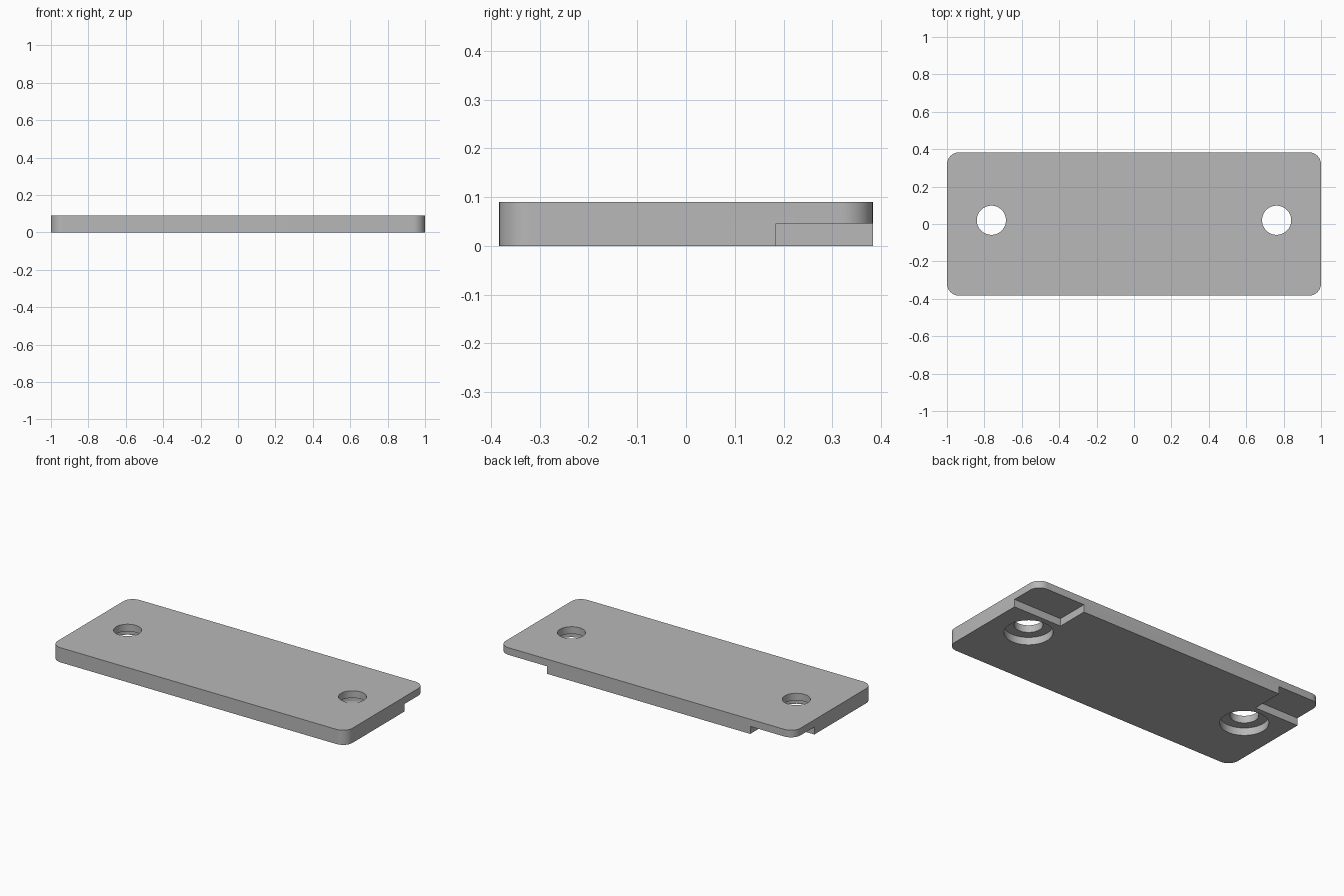
import bpy
import bmesh
from mathutils import Matrix, Vector

if "Cube" in bpy.data.objects:
    bpy.data.objects.remove(bpy.data.objects["Cube"], do_unlink=True)

LENGTH, DEPTH, HEIGHT = 2.0, 0.766, 0.09
CORNER = 0.065
STEP = 0.046          # height of the notches and counterbores
HOLE_X, HOLE_Y = 0.7625, 0.02

# Plain grey finish
grey = bpy.data.materials.new("plain_grey")
grey.use_nodes = True
colour = (0.48, 0.48, 0.48, 1)
grey.diffuse_color = colour
grey.node_tree.nodes["Principled BSDF"].inputs["Base Color"].default_value = colour


def make_object(name, bm):
    mesh = bpy.data.meshes.new(name)
    bm.to_mesh(mesh)
    bm.free()
    mesh.materials.append(grey)
    obj = bpy.data.objects.new(name, mesh)
    bpy.context.collection.objects.link(obj)
    return obj


def box(low, high):
    low, high = Vector(low), Vector(high)
    bm = bmesh.new()
    place = Matrix.Translation((low + high) / 2) @ Matrix.Diagonal((*(high - low), 1))
    bmesh.ops.create_cube(bm, size=1, matrix=place)
    return bm


def cylinder(x, y, radius, low, high):
    bm = bmesh.new()
    bmesh.ops.create_cone(bm, cap_ends=True, segments=64, radius1=radius,
                          radius2=radius, depth=high - low,
                          matrix=Matrix.Translation((x, y, (low + high) / 2)))
    return bm


# Plate with rounded vertical corners
bm = box((-LENGTH / 2, -DEPTH / 2, 0), (LENGTH / 2, DEPTH / 2, HEIGHT))
uprights = [e for e in bm.edges if abs(e.verts[0].co.z - e.verts[1].co.z) > 0.01]
bmesh.ops.bevel(bm, geom=uprights, offset=CORNER, segments=12, profile=0.5,
                affect='EDGES')
plate = make_object("mounting_plate", bm)

# Screw holes with counterbores from below
cutters = []
for side, x in (("left", HOLE_X), ("right", -HOLE_X)):
    cutters.append(make_object(side + "_hole_cutter",
                               cylinder(x, HOLE_Y, 0.078, -0.1, 0.2)))
    cutters.append(make_object(side + "_counterbore_cutter",
                               cylinder(x, HOLE_Y, 0.133, -0.1, STEP)))

# Notches under the two back corners
for side, x1, x2 in (("left", 0.675, 1.1), ("right", -1.1, -0.704)):
    cutters.append(make_object(side + "_notch_cutter",
                               box((x1, 0.185, -0.1), (x2, 0.5, STEP))))

# Apply the cuts and drop the cutters
bpy.ops.object.select_all(action='DESELECT')
bpy.context.view_layer.objects.active = plate
plate.select_set(True)
for cutter in cutters:
    cutter.hide_render = True
    cut = plate.modifiers.new(cutter.name, 'BOOLEAN')
    cut.operation = 'DIFFERENCE'
    cut.solver = 'EXACT'
    cut.object = cutter
    bpy.ops.object.modifier_apply(modifier=cut.name)
    bpy.data.objects.remove(cutter, do_unlink=True)

bpy.ops.object.shade_smooth_by_angle(angle=0.52)
